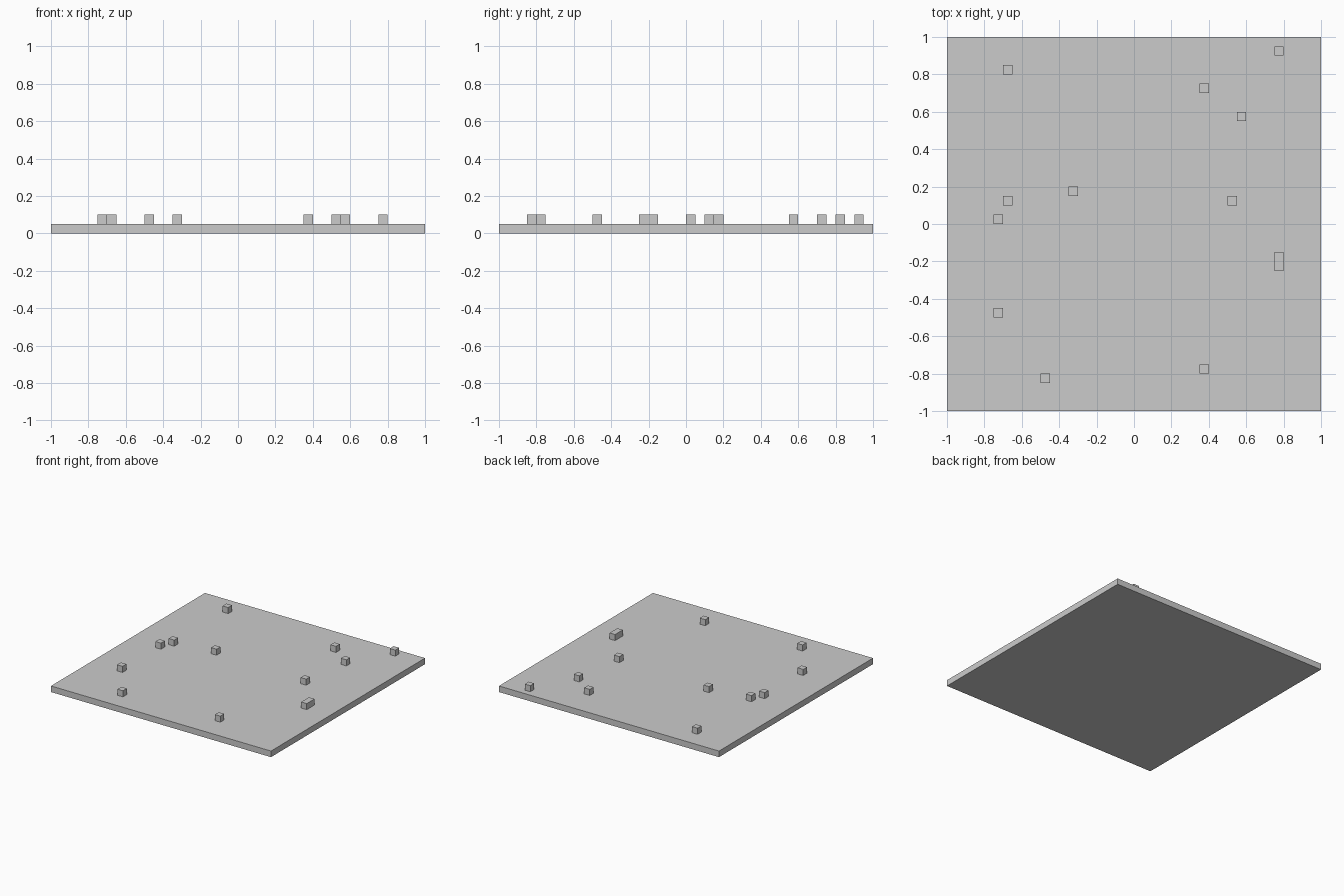
import bpy
import bmesh
from mathutils import Matrix, Vector

CELL = 0.05  # edge of one grid cell
HALF = 20    # cells from the centre to the edge of the slab


def add_box(name, low, high):
    """Flat-shaded box spanning two opposite corners, given in grid cells."""
    low, high = Vector(low) * CELL, Vector(high) * CELL
    bm = bmesh.new()
    bmesh.ops.create_cube(bm, size=1, matrix=Matrix.Diagonal((*(high - low), 1)))
    mesh = bpy.data.meshes.new(name)
    bm.to_mesh(mesh)
    bm.free()
    box = bpy.data.objects.new(name, mesh)
    box.location = (low + high) / 2
    bpy.context.collection.objects.link(box)
    return box


default_cube = bpy.data.objects.get("Cube")
if default_cube:
    bpy.data.objects.remove(default_cube, do_unlink=True)

# Square ground slab, one cell thick
add_box("ground_slab", (-HALF, -HALF, 0), (HALF, HALF, 1))

# Single blocks scattered on the slab, by column and row
block_cells = [
    (15, 18), (7, 14), (11, 11), (10, 2), (7, -16), (-10, -17),
    (-15, -10), (-15, 0), (-14, 2), (-7, 3), (-14, 16),
]
for column, row in block_cells:
    add_box("small_block", (column, row, 1), (column + 1, row + 1, 2))

# Block two cells long
add_box("long_block", (15, -5, 1), (16, -3, 2))
